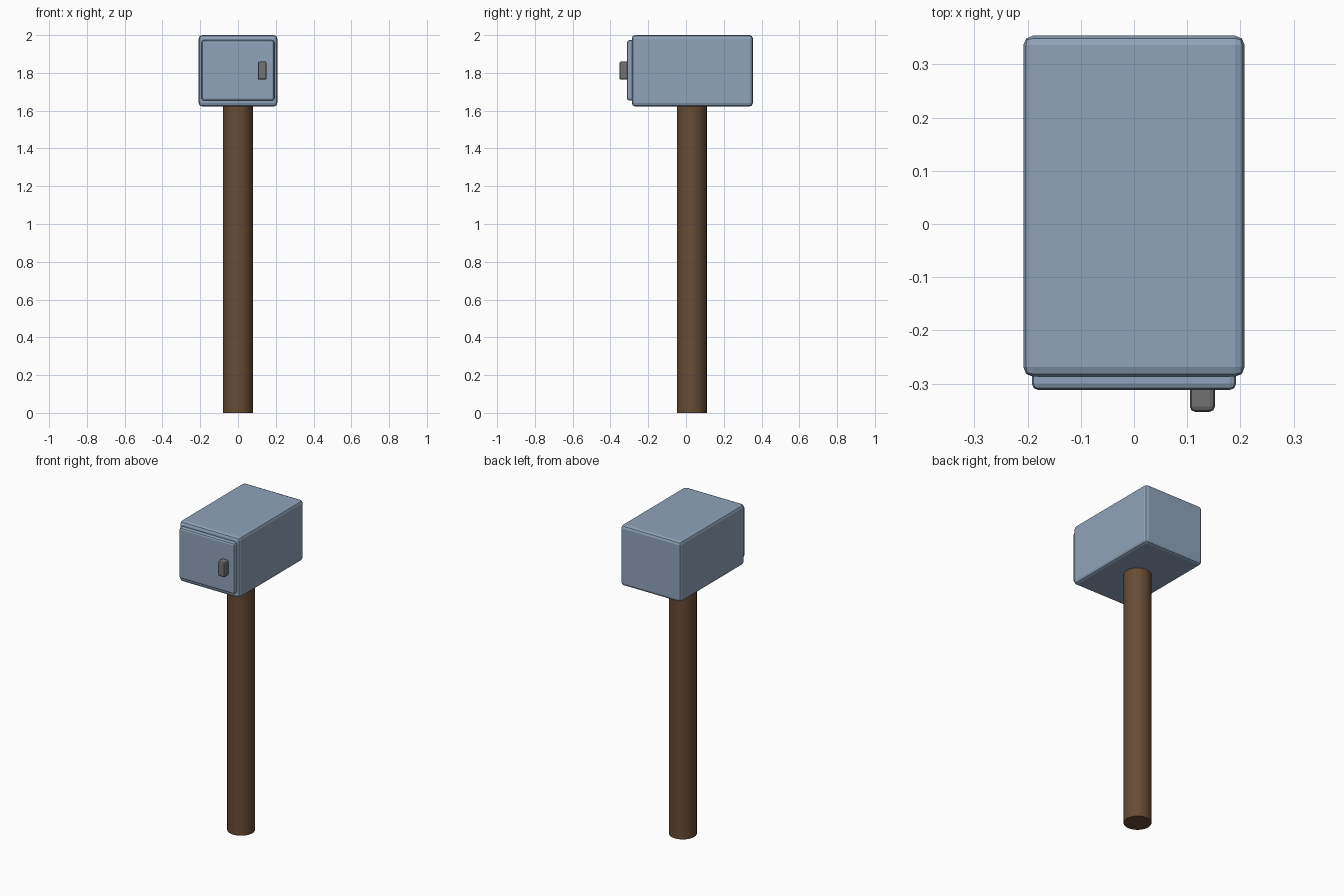
import bpy

if "Cube" in bpy.data.objects:
    bpy.data.objects.remove(bpy.data.objects["Cube"])


def material(name, colour):
    mat = bpy.data.materials.new(name)
    mat.diffuse_color = (*colour, 1.0)
    mat.use_nodes = True
    mat.node_tree.nodes["Principled BSDF"].inputs["Base Color"].default_value = mat.diffuse_color
    return mat


blue_metal = material("blue grey metal", (0.28, 0.37, 0.49))
brown_wood = material("brown wood", (0.135, 0.072, 0.035))
grey_metal = material("grey metal", (0.17, 0.17, 0.17))


def rounded_box(name, lo, hi, bevel, mat):
    """Box between two corners with softened edges."""
    centre = [(a + b) / 2 for a, b in zip(lo, hi)]
    bpy.ops.mesh.primitive_cube_add(size=1, location=centre)
    obj = bpy.context.object
    obj.name = name
    obj.scale = [b - a for a, b in zip(lo, hi)]
    bpy.ops.object.transform_apply(location=False, rotation=False, scale=True)
    mod = obj.modifiers.new("edge bevel", 'BEVEL')
    mod.width = bevel
    mod.segments = 2
    obj.data.materials.append(mat)
    return obj


# Mailbox body, front door and handle
rounded_box("box_body", (-0.208, -0.287, 1.622), (0.208, 0.354, 2.0), 0.018, blue_metal)
rounded_box("box_door", (-0.192, -0.312, 1.653), (0.192, -0.27, 1.973), 0.012, blue_metal)
rounded_box("door_handle", (0.105, -0.353, 1.764), (0.152, -0.30, 1.86), 0.01, grey_metal)

# Round wooden post
post_top = 1.63
bpy.ops.mesh.primitive_cylinder_add(vertices=32, radius=0.079, depth=post_top,
                                    location=(0, 0.031, post_top / 2))
post = bpy.context.object
post.name = "post"
post.data.materials.append(brown_wood)
bpy.ops.object.shade_smooth_by_angle()
